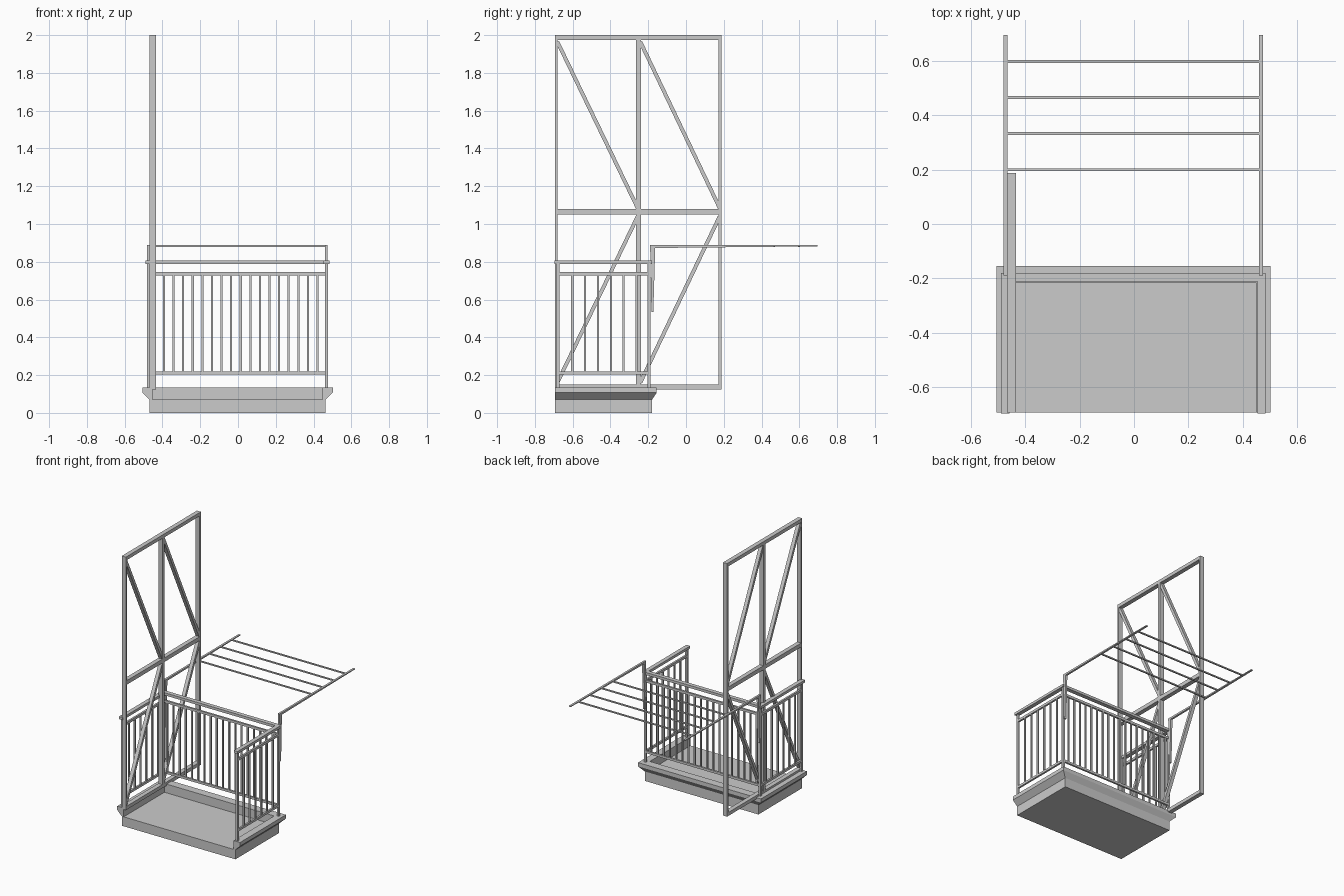
import bpy
import bmesh
from mathutils import Vector, Matrix

cube = bpy.data.objects.get("Cube")
if cube:
    bpy.data.objects.remove(cube, do_unlink=True)

grey = bpy.data.materials.new("light_grey")
grey.use_nodes = True
colour = (0.6, 0.6, 0.6, 1)
grey.diffuse_color = colour
grey.node_tree.nodes["Principled BSDF"].inputs["Base Color"].default_value = colour


def finish(name, bm):
    bmesh.ops.recalc_face_normals(bm, faces=bm.faces)
    mesh = bpy.data.meshes.new(name)
    bm.to_mesh(mesh)
    bm.free()
    mesh.materials.append(grey)
    obj = bpy.data.objects.new(name, mesh)
    bpy.context.collection.objects.link(obj)
    return obj


def box(bm, x, y, z):
    """Box from three (low, high) ranges."""
    size = [b - a for a, b in (x, y, z)]
    mid = [(a + b) / 2 for a, b in (x, y, z)]
    bmesh.ops.create_cube(bm, size=1, matrix=Matrix.Translation(mid) @ Matrix.Diagonal((*size, 1)))


def around(c, width):
    return (c - width / 2, c + width / 2)


def prism(bm, profile, x):
    """Extrude a (y, z) outline across an x range."""
    a, b = ([bm.verts.new((px, y, z)) for y, z in profile] for px in x)
    bm.faces.new(a)
    bm.faces.new(b)
    for i in range(len(a)):
        j = (i + 1) % len(a)
        bm.faces.new((a[i], a[j], b[j], b[i]))


FRONT, SHIFT = -0.693, -0.002

# Floor slab
bm = bmesh.new()
box(bm, (-0.468, 0.464), (FRONT, -0.18), (0, 0.07))
finish("floor_slab", bm)

# Moulded rim around three sides: (half width, back y, z) per section point
section = [(0.45, -0.216, 0.07), (0.466, -0.18, 0.07), (0.504, -0.155, 0.107),
           (0.504, -0.155, 0.135), (0.45, -0.216, 0.135)]
bm = bmesh.new()
rings = []
for side, at_back in ((-1, False), (-1, True), (1, True), (1, False)):
    rings.append([bm.verts.new((SHIFT + side * hx, back if at_back else FRONT, z))
                  for hx, back, z in section])
for a, b in zip(rings, rings[1:]):
    for i in range(len(a)):
        j = (i + 1) % len(a)
        bm.faces.new((a[i], a[j], b[j], b[i]))
bm.faces.new(rings[0])
bm.faces.new(rings[-1])
finish("moulded_rim", bm)

# Railing: horizontal bars on the back and both sides
HALF, BACK = 0.471, -0.196


def rail(name, width, z, front):
    bm = bmesh.new()
    w = width / 2
    box(bm, (SHIFT - HALF - w, SHIFT + HALF + w), around(BACK, width), z)
    for side in (-1, 1):
        box(bm, around(SHIFT + side * HALF, width), (front, BACK - w), z)
    finish(name, bm)


rail("handrail", 0.031, (0.787, 0.806), -0.697)
rail("upper_rail", 0.014, (0.727, 0.745), -0.685)
rail("lower_rail", 0.014, (0.203, 0.22), -0.685)

# Corner and end posts
bm = bmesh.new()
for side in (-1, 1):
    for y in (-0.677, BACK):
        box(bm, around(SHIFT + side * HALF, 0.016), around(y, 0.016), (0.135, 0.79))
finish("railing_posts", bm)

# Balusters
bm = bmesh.new()
for i in range(17):
    box(bm, around(-0.392 + i * 0.0508, 0.011), around(BACK, 0.011), (0.215, 0.73))
box(bm, around(-0.443, 0.011), around(BACK, 0.011), (0.215, 0.73))
for side in (-1, 1):
    for i in range(6):
        box(bm, around(SHIFT + side * HALF, 0.011), around(-0.602 + i * 0.068, 0.011), (0.215, 0.73))
finish("balusters", bm)

# Drying rack: two bent tapering brackets and four cross bars
bracket = [(-0.19, 0.888), (0.695, 0.888), (0.695, 0.882), (-0.163, 0.873),
           (-0.173, 0.535), (-0.183, 0.535)]
bm = bmesh.new()
for x in (-0.473, 0.467):
    prism(bm, bracket, around(x, 0.015))
finish("rack_brackets", bm)
bm = bmesh.new()
for i in range(4):
    box(bm, (-0.47, 0.465), around(0.2 + i * 0.1327, 0.01), (0.879, 0.888))
finish("rack_bars", bm)

# Tall braced frame on the right side
DEPTH = (-0.468, -0.435)
END, TOP, BOTTOM = 0.187, 2.0, 0.124
bm = bmesh.new()
for y in ((FRONT, -0.681), (-0.265, -0.239), (0.173, END)):
    box(bm, DEPTH, y, (BOTTOM, TOP))
for z in ((BOTTOM, 0.15), (1.05, 1.08), (1.974, TOP)):
    box(bm, DEPTH, (FRONT, END), z)
finish("tall_frame", bm)


# Diagonal braces, mirrored above and below the middle bar
def brace(bm, start, end, width):
    a, b = Vector(start), Vector(end)
    d = (b - a).normalized()
    n = Vector((-d.y, d.x)) * width / 2
    prism(bm, [a + n, b + n, b - n, a - n], (-0.465, -0.438))


bm = bmesh.new()
for y0, y1 in ((-0.681, -0.256), (-0.242, 0.178)):
    brace(bm, (y0, 1.965), (y1, 1.085), 0.02)
    brace(bm, (y0, 0.16), (y1, 1.04), 0.02)
finish("diagonal_braces", bm)
